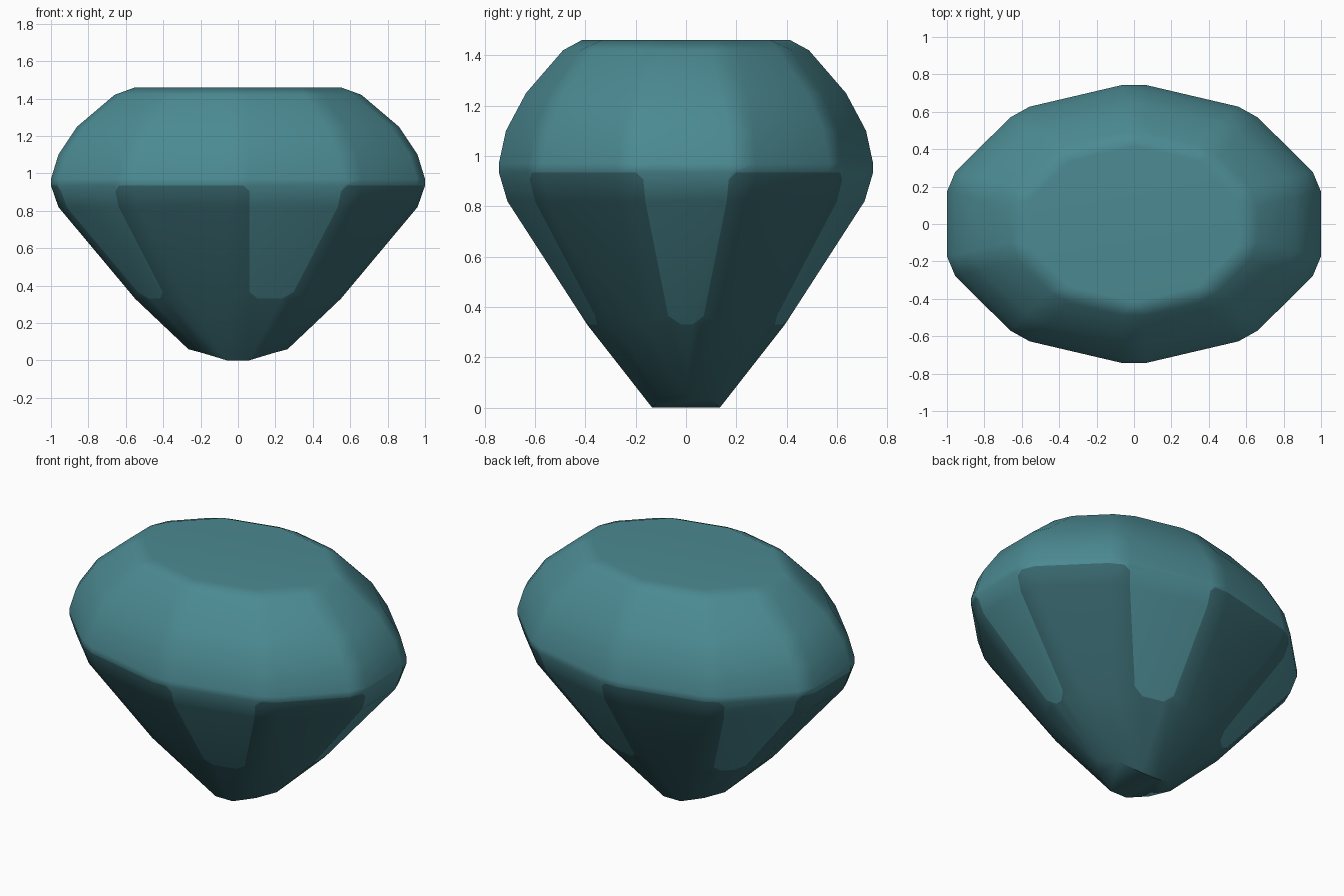
import bpy, bmesh, math
from mathutils import Vector

if "Cube" in bpy.data.objects:
    bpy.data.objects.remove(bpy.data.objects["Cube"])

SIDES = 10
BEVEL = 0.062            # corner strip half width, measured along each side


def material(name, rgb):
    m = bpy.data.materials.new(name)
    m.diffuse_color = (*rgb, 1)
    m.use_nodes = True
    m.node_tree.nodes["Principled BSDF"].inputs["Base Color"].default_value = m.diffuse_color
    return m


light = material("teal", (0.071, 0.254, 0.288))
dark = material("dark_teal", (0.040, 0.138, 0.157))


def corner(k, rx, ry, z):
    """Corner k of a stretched decagon; side k is centred on angle 36 * k."""
    a = math.radians(36 * k - 18)
    return Vector((rx / math.cos(math.radians(18)) * math.cos(a), ry * math.sin(a), z))


def bevelled_ring(rx, ry, z):
    """Two points per side, set in from the corners."""
    pts = []
    for k in range(SIDES):
        a, b = corner(k, rx, ry, z), corner(k + 1, rx, ry, z)
        d = (b - a).normalized() * BEVEL
        pts += [a + d, b - d]
    return pts


bm = bmesh.new()


def face(verts, mat=0):
    f = bm.faces.new(verts)
    f.material_index = mat
    f.smooth = True
    return f


def chamfer(v, opposite, size, mat):
    """Split off a small triangle at corner v of the face shared with the opposite vertex."""
    f = next(g for g in v.link_faces if opposite in g.verts[:])
    new = []
    for e in [e for e in v.link_edges if f in e.link_faces[:]]:
        fac = min(size / e.calc_length(), 0.45)
        new.append(bmesh.utils.edge_split(e, v, fac)[1])
    bmesh.utils.face_split(f, new[0], new[1])
    for g in v.link_faces:
        if all(n in g.verts[:] for n in new):
            g.material_index = mat


# Ring profile from crown to lower pavilion: side radius, corner radius, height
profile = [(0.66, 0.503, 1.42), (0.86, 0.65, 1.25), (0.96, 0.73, 1.10), (1.0, 0.758, 0.97),
           (1.0, 0.758, 0.935), (0.96, 0.724, 0.82), (0.55, 0.407, 0.33)]
rings = [[bm.verts.new(p) for p in bevelled_ring(*r)] for r in profile]
N = 2 * SIDES

# Crown, girdle and upper pavilion; alternate pavilion panels stay light
round_jobs = []
for r in range(len(rings) - 1):
    up, low = rings[r], rings[r + 1]
    for i in range(N):
        j = (i + 1) % N
        panel, side = i % 2 == 0, i // 2
        is_light = r < 4 or (panel and side % 2 == 0)
        face([up[i], low[i], low[j], up[j]], 0 if is_light else 1)
        if r == 5 and panel and is_light:
            round_jobs += [(low[i], up[j], 0.045, 1), (low[j], up[i], 0.045, 1)]
        if r == 4 and not panel:
            a, b = (i, j) if side % 2 == 0 else (j, i)
            round_jobs.append((up[a], low[b], 0.03, 0))

# Flat table and its narrow rim
table = [bm.verts.new(corner(k, 0.55, 0.415, 1.46)) for k in range(SIDES)]
face(table)
top = rings[0]
for k in range(SIDES):
    n = (k + 1) % SIDES
    face([table[k], top[2 * k], top[2 * k + 1], table[n]])
    face([table[n], top[2 * k + 1], top[(2 * k + 2) % N]])

# Lower pavilion, closing to one tip per side
quarter = [(0.265, 0, 0.06), (0.19, 0.095, 0.04), (0.058, 0.135, 0)]
half = quarter + [(-x, y, z) for x, y, z in reversed(quarter)]
tips = [bm.verts.new(p) for p in half + [(x, -y, z) for x, y, z in half[4:0:-1]]]
low = rings[-1]
for k in range(SIDES):
    n = (k + 1) % SIDES
    face([low[2 * k], tips[k], low[2 * k + 1]], 1)
    face([low[2 * k + 1], tips[k], tips[n], low[(2 * k + 2) % N]], 1)

# Small culet closing the bottom
face([tips[0], tips[9], tips[1]], 1)
for k in range(1, 4):
    face([tips[k], tips[SIDES - k], tips[SIDES - k - 1], tips[k + 1]], 1)
face([tips[4], tips[6], tips[5]], 1)

# Rounded corners of the coloured panels
for job in round_jobs:
    chamfer(*job)

bmesh.ops.recalc_face_normals(bm, faces=bm.faces[:])
mesh = bpy.data.meshes.new("gemstone")
mesh.materials.append(light)
mesh.materials.append(dark)
bm.to_mesh(mesh)
bm.free()
gem = bpy.data.objects.new("gemstone", mesh)
bpy.context.collection.objects.link(gem)

# Soft bevels with flat-looking facets
bpy.context.view_layer.objects.active = gem
gem.select_set(True)
bpy.ops.object.shade_smooth_by_angle(angle=math.radians(35))
wn = gem.modifiers.new("facet_normals", 'WEIGHTED_NORMAL')
wn.keep_sharp = True
